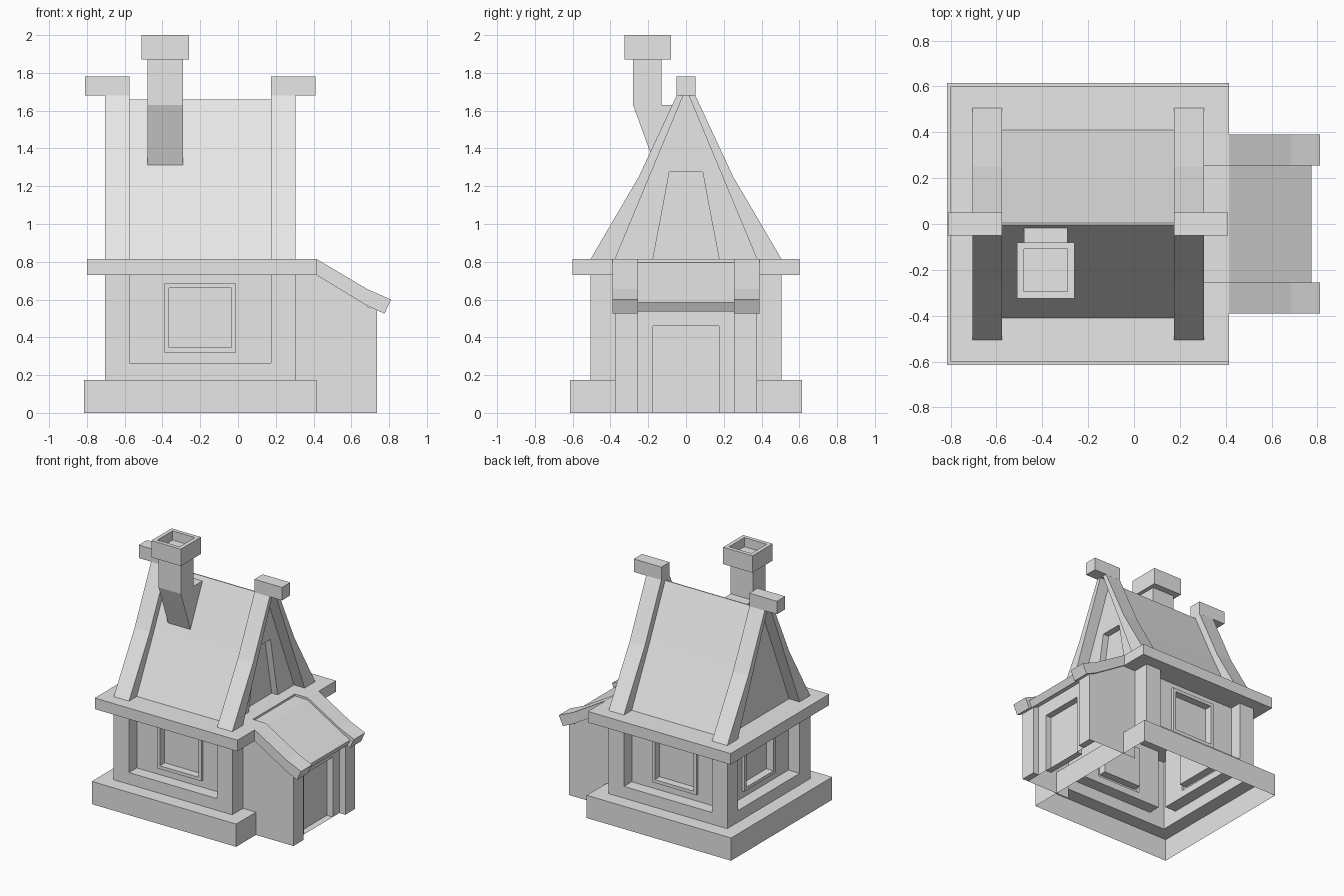
import bpy, bmesh, math
from mathutils import Matrix, Vector

cube = bpy.data.objects.get("Cube")
if cube:
    bpy.data.objects.remove(cube, do_unlink=True)

GREY = (0.8, 0.8, 0.8, 1)
mat = bpy.data.materials.new("plain_grey")
mat.use_nodes = True
mat.diffuse_color = GREY
mat.node_tree.nodes["Principled BSDF"].inputs["Base Color"].default_value = GREY

CX = -0.2  # centre of the main house along x


def finish(name, bm):
    mesh = bpy.data.meshes.new(name)
    bm.to_mesh(mesh)
    bm.free()
    mesh.materials.append(mat)
    obj = bpy.data.objects.new(name, mesh)
    bpy.context.collection.objects.link(obj)
    return obj


def shell(name, loops, cap_last=True, cap_first=False, turn=0):
    """Skin matching point loops in order; turn is a quarter-turn count about the house centre."""
    spin = (Matrix.Translation((CX, 0, 0)) @ Matrix.Rotation(turn * math.pi / 2, 4, 'Z')
            @ Matrix.Translation((-CX, 0, 0)))
    bm = bmesh.new()
    rings = [[bm.verts.new(spin @ Vector(p)) for p in loop] for loop in loops]
    n = len(rings[0])
    for a, b in zip(rings, rings[1:]):
        for i in range(n):
            j = (i + 1) % n
            bm.faces.new((a[i], a[j], b[j], b[i]))
    if cap_last:
        bm.faces.new(rings[-1])
    if cap_first:
        bm.faces.new(rings[0][::-1])
    bm.normal_update()
    flat = [f for f in bm.faces if f.calc_area() < 1e-6]
    bmesh.ops.delete(bm, geom=flat, context='FACES_ONLY')
    return finish(name, bm)


def prism(name, profile, axis, a, b, caps=True):
    """Extrude a 2D profile along x or y."""
    place = (lambda p, t: (t, p[0], p[1])) if axis == 'x' else (lambda p, t: (p[0], t, p[1]))
    obj = shell(name, [[place(p, t) for p in profile] for t in (a, b)], caps, caps)
    bm = bmesh.new()
    bm.from_mesh(obj.data)
    bmesh.ops.recalc_face_normals(bm, faces=bm.faces[:])
    bm.to_mesh(obj.data)
    bm.free()
    return obj


def rect(u0, u1, v0, v1):
    return [(u0, v0), (u1, v0), (u1, v1), (u0, v1)]


def box(name, x0, x1, y0, y1, z0, z1):
    return prism(name, rect(y0, y1, z0, z1), 'x', x0, x1)


def flat_loop(pts, z):
    return [(x, y, z) for x, y in pts]


def square(h):
    return rect(CX - h, CX + h, -h, h)


# Stepped plinth, open underneath
shell("plinth", [flat_loop(square(0.615), 0), flat_loop(square(0.615), 0.175),
                 flat_loop(square(0.505), 0.175)], cap_last=False)


# Walls: corner posts around a sunken panel with a framed window
def wall_loop(half, z0, z1, depth):
    return [(u, -0.505 + depth, z) for u, z in rect(CX - half, CX + half, z0, z1)]


outline = wall_loop(0.505, 0.175, 0.77, 0)
wall_steps = [outline,
              wall_loop(0.375, 0.265, 0.75, 0), wall_loop(0.375, 0.265, 0.75, 0.095),
              wall_loop(0.19, 0.32, 0.685, 0.095), wall_loop(0.19, 0.32, 0.685, 0.075),
              wall_loop(0.165, 0.345, 0.66, 0.075), wall_loop(0.165, 0.345, 0.66, 0.135)]
for turn, side in enumerate(("front", "left", "back", "right")):
    shell(side + "_wall", [outline] if side == "left" else wall_steps, turn=turn)

# Eave slab, notched where the porch roof runs in
box("eave_slab", -0.8, 0.305, -0.6, 0.6, 0.73, 0.815)
for s, side in ((-1, "front"), (1, "back")):
    y0, y1 = sorted((s * 0.255, s * 0.6))
    box(side + "_eave_end", 0.305, 0.415, y0, y1, 0.73, 0.815)


# Roof: sunken middle slope between raised gable ends
def gable_profile(foot, knee, top, z_top, z_knee=1.25):
    half = [(foot, 0.815), (knee, z_knee), (top, z_top)]
    return [(-foot, 0.815)] + half + [(-y, z) for y, z in half[:0:-1]]


middle = gable_profile(0.41, 0.195, 0.004, 1.66)
outer = gable_profile(0.505, 0.25, 0.045, 1.69)
inner = gable_profile(0.375, 0.194, 0.015, 1.68)
opening = gable_profile(0.175, 0.13, 0.088, 1.275, 1.05)


def at_x(profile, x):
    return [(x, y, z) for y, z in profile]


prism("roof_slopes", middle, 'x', -0.575, 0.175, caps=False)
gable = [at_x(middle, 0.175), at_x(outer, 0.175), at_x(outer, 0.305),
         at_x(inner, 0.305), at_x(inner, 0.215)]
shell("left_gable", gable + [at_x(opening, 0.215), at_x(opening, 0.165)])
shell("right_gable", gable, turn=2)
box("left_ridge_cap", 0.175, 0.41, -0.05, 0.05, 1.68, 1.78)
box("right_ridge_cap", -0.81, -0.575, -0.05, 0.05, 1.68, 1.78)

# Chimney with a hollow top
prism("chimney_shaft", [(-0.15, 1.27), (-0.28, 1.63), (-0.28, 1.88), (-0.13, 1.88),
                        (-0.13, 1.63), (0, 1.63)], 'x', -0.48, -0.29)
rim = rect(-0.51, -0.26, -0.325, -0.08)
hole = rect(-0.48, -0.29, -0.295, -0.11)
shell("chimney_cap", [flat_loop(rim, 1.87), flat_loop(rim, 2), flat_loop(hole, 2),
                      flat_loop(hole, 1.93)], cap_first=True)

# Porch walls, open underneath
cheek = [(0.305, 0), (0.685, 0), (0.685, 0.6), (0.415, 0.76), (0.305, 0.76)]
shell("porch_front_cheek", [[(x, -0.375, z) for x, z in cheek]])
shell("porch_back_cheek", [[(x, 0.375, z) for x, z in cheek[::-1]]])
door = rect(-0.175, 0.175, 0, 0.46)
shell("porch_doorway", [at_x(rect(-0.375, 0.375, 0, 0.6), 0.685),
                        at_x(door, 0.685), at_x(door, 0.635)])

# Porch pilasters and raised roof edges
edge = [(0.415, 0.815), (0.685, 0.655), (0.81, 0.6), (0.775, 0.525), (0.675, 0.572), (0.415, 0.73)]
for s, side in ((-1, "front"), (1, "back")):
    y0, y1 = sorted((s * 0.255, s * 0.375))
    box(side + "_pilaster", 0.685, 0.735, y0, y1, 0, 0.56)
    y0, y1 = sorted((s * 0.255, s * 0.39))
    prism(side + "_porch_roof_edge", edge, 'y', y0, y1)

# Sunken middle of the porch roof
prism("porch_roof", [(0.305, 0.8), (0.415, 0.797), (0.685, 0.638), (0.775, 0.585), (0.75, 0.537),
                     (0.675, 0.572), (0.415, 0.73), (0.305, 0.73)], 'y', -0.255, 0.255)
